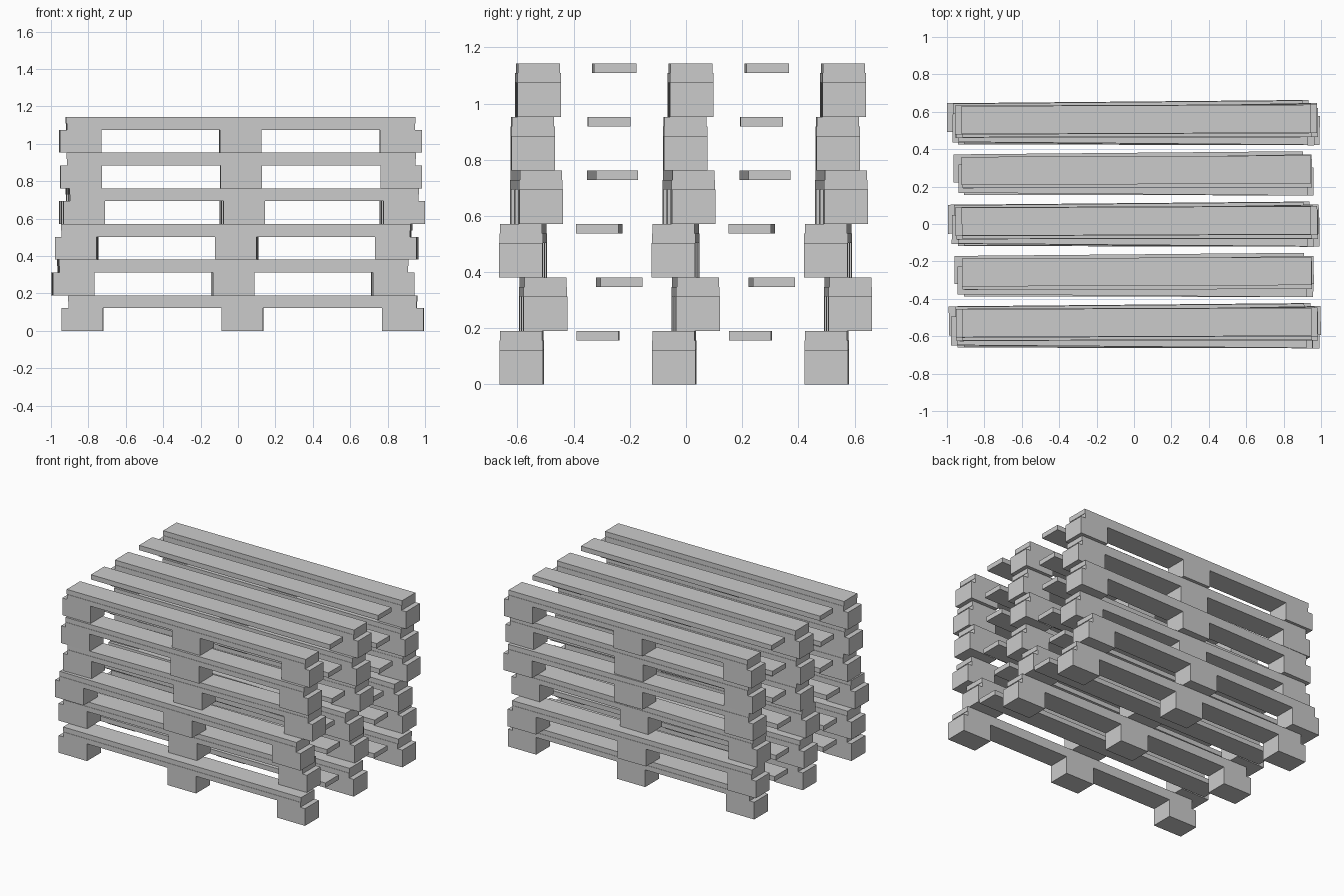
import bpy, bmesh
from mathutils import Matrix

if "Cube" in bpy.data.objects:
    bpy.data.objects.remove(bpy.data.objects["Cube"])

H = 0.1905          # pallet height
BLOCK_H = 0.122     # foot block height
PLANK_T = 0.034     # deck plank thickness
BASE_W = 0.155      # width of blocks and runners
PLANK_W = 0.150     # width of deck planks
ROW, COL = 0.543, 0.856   # block spacing in y and x


def make_part(name, boxes, width, place):
    """One object from a list of (centre x, centre y, bottom, top, length)."""
    bm = bmesh.new()
    for x, y, z0, z1, length in boxes:
        m = Matrix.Translation((x, y, (z0 + z1) / 2)) @ Matrix.Diagonal((length, width, z1 - z0, 1))
        bmesh.ops.create_cube(bm, size=1, matrix=m)
    mesh = bpy.data.meshes.new(name)
    bm.to_mesh(mesh)
    bm.free()
    ob = bpy.data.objects.new(name, mesh)
    ob.matrix_world = place
    bpy.context.collection.objects.link(ob)


# offset x, offset y and small twist of each pallet, bottom to top
STACK = [
    (0.025, -0.042, -0.002),
    (-0.028, 0.034, 0.009),
    (-0.007, -0.037, -0.008),
    (0.022, 0.010, 0.0175),
    (0.017, -0.003, 0.0015),
    (0.013, 0.016, 0.004),
]

rows = (-ROW, 0, ROW)
for i, (px, py, yaw) in enumerate(STACK):
    place = Matrix.Translation((px, py, i * H)) @ Matrix.Rotation(yaw, 4, 'Z')
    n = i + 1
    # nine foot blocks
    make_part(f"foot_blocks_{n}",
              [(x, y, 0, BLOCK_H, 0.222) for x in (-COL, 0, COL) for y in rows], BASE_W, place)
    # three runners resting on the blocks
    make_part(f"runners_{n}",
              [(0, y, BLOCK_H, H - PLANK_T, 1.862) for y in rows], BASE_W, place)
    # five deck planks
    make_part(f"deck_planks_{n}",
              [(0, k * ROW / 2, H - PLANK_T, H, 1.868) for k in range(-2, 3)], PLANK_W, place)
